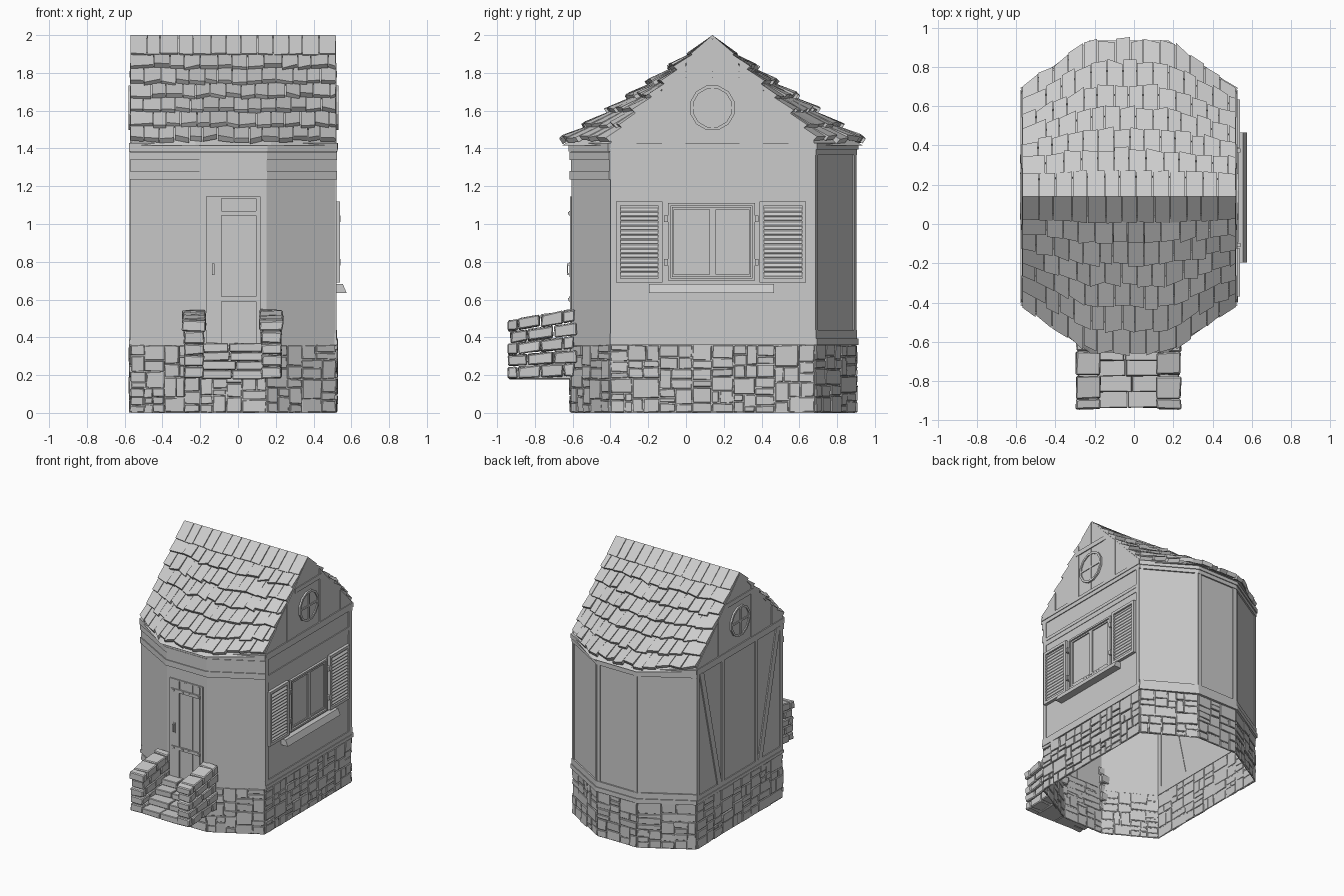
import bpy, bmesh, math, random
from mathutils import Vector

if "Cube" in bpy.data.objects:
    bpy.data.objects.remove(bpy.data.objects["Cube"])

random.seed(7)
R = random.uniform
CX, RIDGE_Y, EAVE, PEAK = -0.025, 0.14, 1.43, 2.0
# Eight-sided floor plan, counter-clockwise; facet i runs from corner i to i+1
PLAN = [(-.2, -.605), (.15, -.605), (.515, -.40), (.515, .68),
        (.15, .895), (-.2, .895), (-.565, .68), (-.565, -.40)]
FRONT, RIGHT, LEFT = 0, 2, 6
SQUARE = [(0, 1, 2, 3), (7, 6, 5, 4), (0, 4, 5, 1), (1, 5, 6, 2), (2, 6, 7, 3), (3, 7, 4, 0)]


def finish(name, bm, bevel=0, recalc=True):
    if recalc:
        bmesh.ops.recalc_face_normals(bm, faces=bm.faces)
    me = bpy.data.meshes.new(name)
    bm.to_mesh(me)
    bm.free()
    ob = bpy.data.objects.new(name, me)
    bpy.context.collection.objects.link(ob)
    if bevel:
        m = ob.modifiers.new("worn_edges", 'BEVEL')
        m.width, m.segments, m.limit_method = bevel, 1, 'NONE'
    return ob


def block(bm, pts, jit=0):
    vs = [bm.verts.new(Vector(p) + Vector([R(-jit, jit) for _ in range(3)])) for p in pts]
    for f in SQUARE:
        bm.faces.new([vs[i] for i in f])


def facet(i):
    """Point mapper (along wall, height, depth outward) and the wall length."""
    a, b = Vector((*PLAN[i], 0)), Vector((*PLAN[(i + 1) % 8], 0))
    d = (b - a).normalized()
    n = Vector((d.y, -d.x, 0))
    return (lambda u, z, k: a + d * u + n * k + Vector((0, 0, z))), (b - a).length


def panel(bm, P, quad, d0, d1, jit=0):
    block(bm, [P(u, z, d0) for u, z in quad] + [P(u, z, d1) for u, z in quad], jit)


def slab(bm, P, u0, u1, z0, z1, d1, d0=-.004, jit=0):
    panel(bm, P, [(u0, z0), (u1, z0), (u1, z1), (u0, z1)], d0, d1, jit)


def frame(bm, P, u0, u1, z0, z1, w, d):
    for a in ((u0, u0 + w, z0, z1), (u1 - w, u1, z0, z1),
              (u0 + w, u1 - w, z0, z0 + w), (u0 + w, u1 - w, z1 - w, z1)):
        slab(bm, P, *a, d)


# Wall shell, open underneath, with gable triangles on both sides
bm = bmesh.new()
for i in range(8):
    P, L = facet(i)
    top = [(L, EAVE), (L / 2, PEAK - .02), (0, EAVE)] if i in (RIGHT, LEFT) else [(L, EAVE), (0, EAVE)]
    bm.faces.new([bm.verts.new(P(u, z, 0)) for u, z in [(0, 0), (L, 0)] + top])
finish("walls", bm, recalc=False)

# Irregular stone plinth, each facet split at random into stones
bm = bmesh.new()


def stones(P, u0, u1, z0, z1):
    w, h = u1 - u0, z1 - z0
    if w > R(.10, .22) and w > h * .9:
        c = u0 + w * R(.35, .65)
        stones(P, u0, c, z0, z1)
        stones(P, c, u1, z0, z1)
    elif h > R(.07, .13):
        c = z0 + h * R(.35, .65)
        stones(P, u0, u1, z0, c)
        stones(P, u0, u1, c, z1)
    else:
        g = .003
        slab(bm, P, u0 + g, u1 - g, max(z0 + g, .005), z1 - g, R(.005, .013), jit=.003)


for i in range(8):
    P, L = facet(i)
    stones(P, 0, L, 0, .36)
finish("plinth_stones", bm, .004)

# Cornice bands, sill bands and corner posts
bm = bmesh.new()
for i in range(8):
    P, L = facet(i)
    if i in (7, 0, 1):
        bands = [(1.235, 1.28, .012), (1.28, 1.34, .005), (1.34, 1.38, .012), (1.385, 1.43, .018)]
    elif i in (3, 4, 5):
        bands = [(.36, .395, .018), (.395, .44, .011), (1.365, 1.395, .011), (1.395, 1.43, .018)]
        slab(bm, P, 0, .025, .44, 1.37, .008)
        slab(bm, P, L - .025, L, .44, 1.37, .008)
    else:
        bands = [(.36, .385, .012), (.385, .42, .007), (1.375, 1.405, .007), (1.405, 1.43, .012)]
        slab(bm, P, 0, .035, .42, 1.38, .007)
        slab(bm, P, L - .035, L, .42, 1.38, .007)
    for z0, z1, d in bands:
        slab(bm, P, -.27 * d, L + .27 * d, z0, z1, d)
P, L = facet(RIGHT)
slab(bm, P, .035, L - .035, 1.225, 1.25, .007)
slab(bm, P, .035, L - .035, 1.19, 1.225, .004)
# Half timbering of the left wall
P, L = facet(LEFT)
for s in (0, 1):
    m = lambda u: L - u if s else u
    panel(bm, P, [(m(.315), .42), (m(.345), .42), (m(.345), 1.38), (m(.315), 1.38)], -.004, .007)
    panel(bm, P, [(m(.26), .42), (m(.31), .42), (m(.085), 1.38), (m(.035), 1.38)], -.004, .009)
finish("timber_trim", bm)

# Vertical boards and a round window in each gable
boards, rings = bmesh.new(), bmesh.new()
for i in (RIGHT, LEFT):
    P, L = facet(i)
    c = L / 2
    roofline = lambda u: EAVE + .013 + (PEAK - EAVE - .015) * (1 - abs(u - c) / c)
    cuts = [0, .14, .27, .40, c, L - .40, L - .27, L - .14, L]
    for k, (a, b) in enumerate(zip(cuts, cuts[1:])):
        a, b = a + .002, b - .002
        panel(boards, P, [(a, EAVE), (b, EAVE), (b, roofline(b)), (a, roofline(a))],
              -.004, (.003, .007)[k in (0, 2, 5, 7)])
    slab(boards, P, c - .17, c + .17, 1.775, 1.81, .010)
    pt = lambda r, k: (c + r * math.cos(math.tau * (k + .5) / 12), 1.615 + r * math.sin(math.tau * (k + .5) / 12))
    for k in range(12):
        panel(rings, P, [pt(.105, k), pt(.122, k), pt(.122, k + 1), pt(.105, k + 1)], 0, .016)
    rings.faces.new([rings.verts.new(P(*pt(.106, k), .008)) for k in range(12)])
    slab(rings, P, c - .007, c + .007, 1.512, 1.718, .014)
    slab(rings, P, c - .104, c + .104, 1.608, 1.622, .014)
finish("gable_boards", boards)
finish("round_windows", rings)

# Shuttered window on the right wall (u = y + 0.40)
P, L = facet(RIGHT)
bm = bmesh.new()
frame(bm, P, .305, .765, .70, 1.11, .014, .018)
frame(bm, P, .325, .745, .72, 1.09, .012, .012)
slab(bm, P, .525, .56, .72, 1.09, .014)
slab(bm, P, .32, .75, .715, 1.095, .003)
finish("window", bm)
bm = bmesh.new()
panel(bm, P, [(.205, .635), (.865, .635), (.865, .682), (.205, .682)], -.004, .05)
for v in bm.verts:
    if v.co.x > .55:
        v.co.x += .01 if v.co.z < .65 else -.01
finish("window_sill", bm)
bm = bmesh.new()
for u0 in (.03, .79):
    frame(bm, P, u0, u0 + .245, .69, 1.12, .022, .024)
    slab(bm, P, u0 + .02, u0 + .225, .71, 1.10, .010)
    for k in range(15):
        z = .722 + k * .0245
        block(bm, [P(u0 + a, z + h, d) for h, d in ((0, .023), (.014, .012)) for a in (.02, .225)][:2]
              + [P(u0 + .225, z + .016, .010), P(u0 + .02, z + .016, .010)]
              + [P(u0 + a, z + h, d) for a, h, d in ((.02, .004, .023), (.225, .004, .023), (.225, .020, .010), (.02, .020, .010))])
for u in (.29, .77):
    for z in (.78, 1.01):
        slab(bm, P, u - .006, u + .014, z, z + .035, .028)
finish("shutters", bm)

# Front door: frame, planks, iron straps and handle (u = x + 0.20)
P, L = facet(FRONT)
bm = bmesh.new()
slab(bm, P, .03, .112, .37, 1.145, .009)
slab(bm, P, .295, .32, .37, 1.145, .009)
slab(bm, P, .112, .295, 1.135, 1.145, .009)
for k in range(3):
    slab(bm, P, .116 + k * .06, .168 + k * .06, .37, 1.132, .004)
finish("door", bm)
bm = bmesh.new()
for z in (.59, 1.045):
    slab(bm, P, .045, .30, z, z + .025, .015)
    for u in (.06, .14, .20, .28):
        slab(bm, P, u, u + .014, z + .006, z + .019, .02)
slab(bm, P, .058, .08, .72, .80, .012)
slab(bm, P, .063, .075, .73, .79, .026, .019)
slab(bm, P, .063, .075, .73, .74, .02)
slab(bm, P, .063, .075, .78, .79, .02)
finish("door_ironwork", bm)

# Entrance stair: stone cheek walls leaning up to the door
bm = bmesh.new()
zz = lambda v, y: .18 + .035 * (y + .95) + v * (.31 + .14 * (y + .95))
for xc in (-.233, .177):
    for r in range(5):
        v0, v1, w = r / 5 + .01, (r + 1) / 5 - .01, (.062 if r == 4 else .052)
        cuts = [-.95 + .006 * r, -.84, -.70, -.575] if r % 2 else [-.945, -.89, -.77, -.65, -.59]
        for a, b in zip(cuts, cuts[1:]):
            a, b = a + .003, b - .003
            block(bm, [(xc + sx * w, y, zz(v, y)) for v in (v0, v1)
                       for sx, y in ((-1, a), (1, a), (1, b), (-1, b))], .005)
finish("stair_side_walls", bm, .006)
bm = bmesh.new()
for k in range(4):
    y0, top = -.935 + k * .08, .225 + k * .048
    cuts = [-.19, -.19 + R(.1, .2), .135]
    for a, b in zip(cuts, cuts[1:]):
        block(bm, [(x, y, z) for z in (top - .045, top)
                   for x, y in ((a + .002, y0), (b - .002, y0), (b - .002, -.6), (a + .002, -.6))], .003)
finish("stair_treads", bm, .004)


# Roof surface: straight at the gables, flaring over the angled ends
def bulge(x):
    return min(1, max(0, (.545 - abs(x - CX)) / .345))


def surf(side, x, t):
    return Vector((x, RIDGE_Y + side * (.55 * t + .245 * bulge(x) * t ** 1.5), PEAK - (PEAK - EAVE) * t))


def lifted(side, x, t, d):
    a, b = surf(side, x, t - .02), surf(side, x, t + .02)
    n = Vector((0, side * (a.z - b.z), abs(a.y - b.y))).normalized()
    return surf(side, x, t) + n * d


X0, X1 = -.57, .518
bm = bmesh.new()
xs = [X0, CX - .2, CX + .2, X1]
for side in (-1, 1):
    rows = [[surf(side, x, k / 8) - Vector((0, 0, .014)) for x in xs] for k in range(9)]
    rows.append([Vector((x, RIDGE_Y + side * (.535 + .21 * bulge(x)), EAVE - .005)) for x in xs])
    for r0, r1 in zip(rows, rows[1:]):
        for k in range(3):
            q = [r0[k], r1[k], r1[k + 1], r0[k + 1]]
            bm.faces.new([bm.verts.new(p) for p in (q if side < 0 else q[::-1])])
finish("roof_deck", bm, recalc=False)

# Overlapping crooked shingles in seven courses a side
bm = bmesh.new()
courses = [0, .19, .32, .46, .59, .72, .86, .985]
for side in (-1, 1):
    for r, (t0, t1) in enumerate(zip(courses, courses[1:])):
        n = 13 if r < 2 else 14
        w = (X1 - X0) / n
        cuts = [X0] + [X0 + w * (k + (.5 if r % 2 else 0) + R(-.12, .12)) for k in range(1, n)] + [X1]
        for a, b in zip(cuts, cuts[1:]):
            wob = .006 if r == 0 else .018
            up, ea, eb = max(0, t0 - .03), t1 + R(-wob, wob), t1 + R(-wob, wob)
            l, g = (.014 if r == 0 else R(.020, .034)), .002
            corners = [(a + g, up, -.012, 0), (b - g, up, -.012, 0),
                       (b - g, eb, l - .03, l), (a + g, ea, l - .03, l + R(-.005, .005))]
            block(bm, [lifted(side, x, t, lo) if t > 0 else surf(side, x, 0) - Vector((0, 0, .016)) for x, t, lo, hi in corners]
                  + [lifted(side, x, t, hi) if t > 0 else surf(side, x, 0) for x, t, lo, hi in corners])
finish("roof_shingles", bm)
